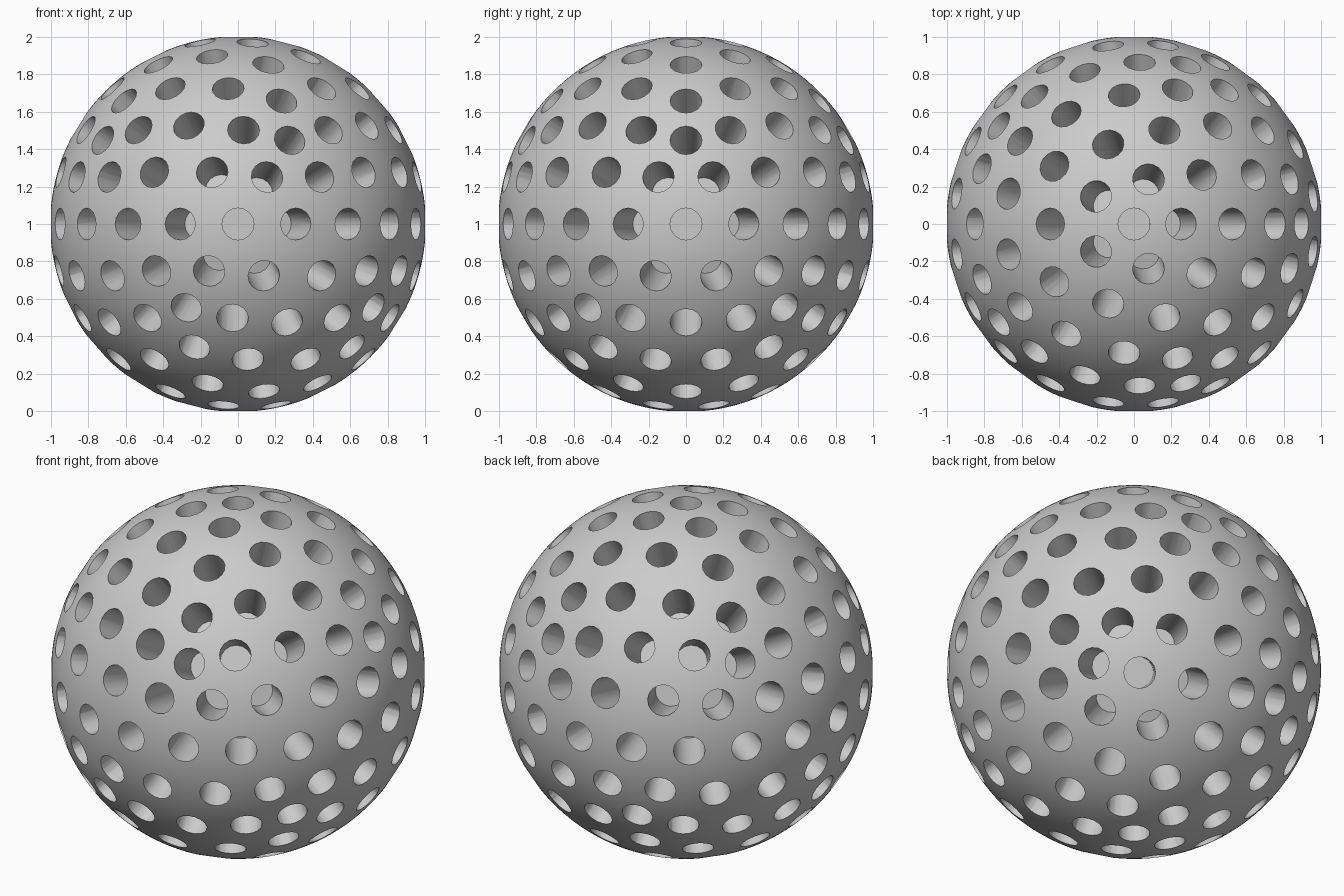
import bpy
import bmesh
import math
from mathutils import Matrix

RADIUS = 1.0035        # ball radius, so that the hole rims span 2 units
HOLE_RADIUS = 0.085
FLOOR = 0.66           # distance of the hole floors from the centre
HOLE_SIDES = 16
CENTRE = (0, 0, 1)

default = bpy.data.objects.get("Cube")
if default:
    bpy.data.objects.remove(default, do_unlink=True)

# Single grey material
grey = bpy.data.materials.new("light grey")
colour = (0.6, 0.6, 0.6, 1)
grey.use_nodes = True
grey.diffuse_color = colour
grey.node_tree.nodes["Principled BSDF"].inputs["Base Color"].default_value = colour


def make_object(name, bm):
    mesh = bpy.data.meshes.new(name)
    bm.to_mesh(mesh)
    bm.free()
    mesh.materials.append(grey)
    obj = bpy.data.objects.new(name, mesh)
    obj.location = CENTRE
    bpy.context.collection.objects.link(obj)
    return obj


# Ball
bm = bmesh.new()
bmesh.ops.create_icosphere(bm, subdivisions=6, radius=RADIUS)
ball = make_object("perforated_ball", bm)

# Hole directions: one for each point of a coarse geodesic sphere
bm = bmesh.new()
bmesh.ops.create_icosphere(bm, subdivisions=3, radius=1)
directions = [v.co.normalized() for v in bm.verts]
bm.free()

# Round cutters pointing outwards
bm = bmesh.new()
depth = 1.1 - FLOOR
for d in directions:
    turn = d.to_track_quat('Z', 'Y').to_matrix().to_4x4()
    place = Matrix.Translation(d * (FLOOR + depth / 2)) @ turn
    bmesh.ops.create_cone(bm, cap_ends=True, segments=HOLE_SIDES,
                          radius1=HOLE_RADIUS, radius2=HOLE_RADIUS,
                          depth=depth, matrix=place)
cutter = make_object("hole_cutters", bm)
cutter.hide_render = True

# Cut the blind holes
cut = ball.modifiers.new("holes", 'BOOLEAN')
cut.operation = 'DIFFERENCE'
cut.solver = 'EXACT'
cut.object = cutter
bpy.ops.object.select_all(action='DESELECT')
ball.select_set(True)
bpy.context.view_layer.objects.active = ball
bpy.ops.object.modifier_apply(modifier=cut.name)
bpy.data.objects.remove(cutter, do_unlink=True)

# Smooth surface with crisp rims
bpy.ops.object.shade_smooth_by_angle(angle=math.radians(30))
